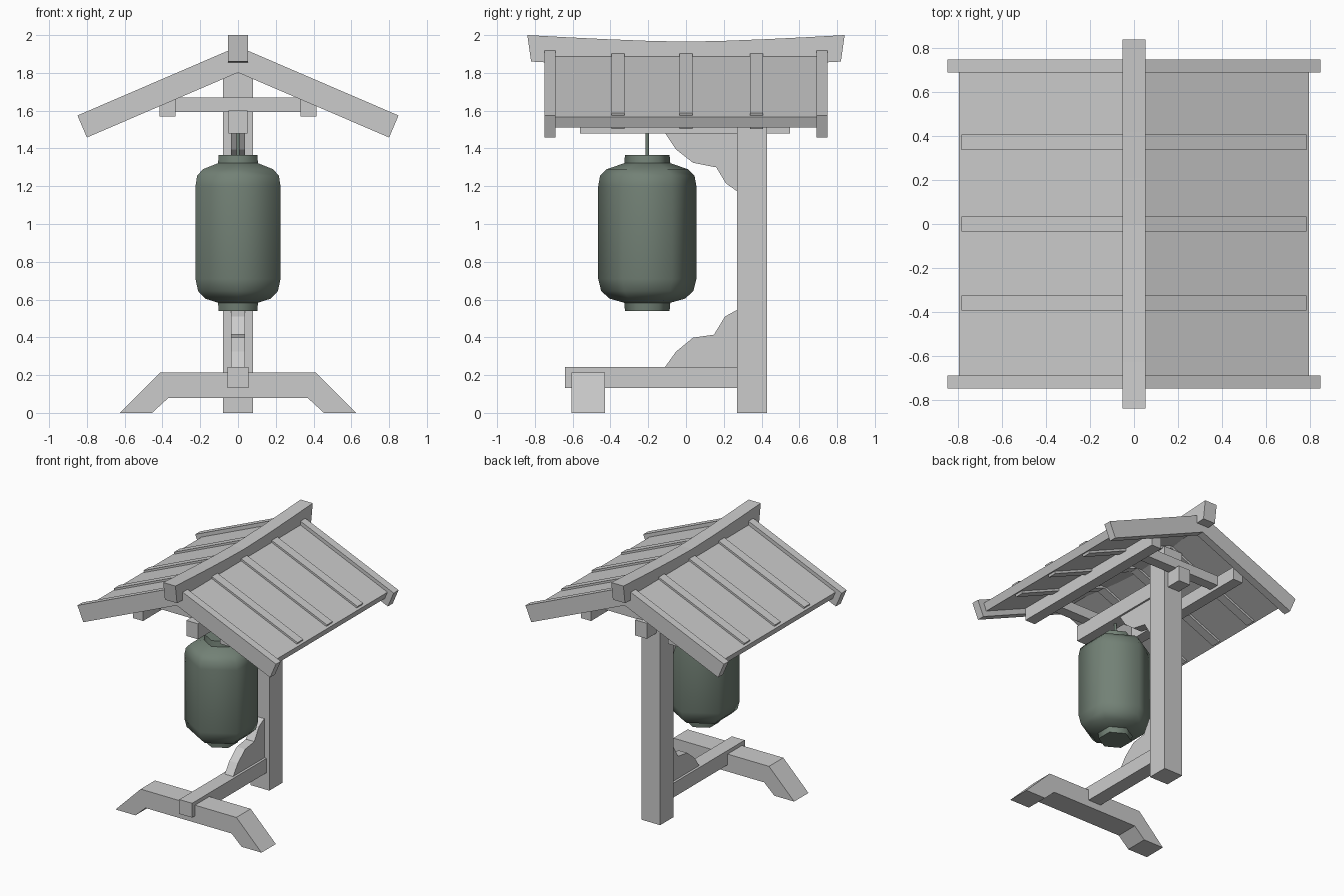
import bpy, bmesh, math

if "Cube" in bpy.data.objects:
    bpy.data.objects.remove(bpy.data.objects["Cube"])


def finish(name, bm):
    bmesh.ops.recalc_face_normals(bm, faces=bm.faces)
    me = bpy.data.meshes.new(name)
    bm.to_mesh(me)
    bm.free()
    ob = bpy.data.objects.new(name, me)
    bpy.context.collection.objects.link(ob)
    return ob


def prism(name, pts, axis, lo, hi):
    """Extrude a profile: axis 'y' takes (x, z) points, axis 'x' takes (y, z) points."""
    bm = bmesh.new()
    put = (lambda p, d: (p[0], d, p[1])) if axis == 'y' else (lambda p, d: (d, p[0], p[1]))
    a = [bm.verts.new(put(p, lo)) for p in pts]
    b = [bm.verts.new(put(p, hi)) for p in pts]
    bm.faces.new(a)
    bm.faces.new(b[::-1])
    n = len(pts)
    for i in range(n):
        j = (i + 1) % n
        bm.faces.new((a[i], a[j], b[j], b[i]))
    return finish(name, bm)


def box(name, x0, x1, y0, y1, z0, z1):
    return prism(name, [(x0, z0), (x1, z0), (x1, z1), (x0, z1)], 'y', y0, y1)


SLOPE = 0.43


def chevron(name, x, apex, thick, y0, y1):
    """Gable-shaped strip with square-cut ends."""
    c = math.cos(math.atan(SLOPE))
    s = math.sin(math.atan(SLOPE))
    z = apex - SLOPE * x
    bx, bz = x - thick * s, z - thick * c
    pts = [(-x, z), (0, apex), (x, z), (bx, bz), (0, apex - thick / c), (-bx, bz)]
    return prism(name, pts, 'y', y0, y1)


# Roof: panel, end boards, battens
chevron("roof_panel", 0.797, 1.91, 0.06, -0.69, 0.69)
chevron("front_gable_board", 0.85, 1.94, 0.127, -0.75, -0.69)
chevron("back_gable_board", 0.85, 1.94, 0.127, 0.69, 0.75)
for i, y in enumerate((-0.36, 0.0, 0.373)):
    chevron(f"roof_batten_{i + 1}", 0.786, 1.926, 0.092, y - 0.035, y + 0.035)

# Sagging ridge beam
ts = [i / 4 for i in range(-4, 5)]
sag = lambda t: 1.965 + 0.035 * abs(t) ** 1.4
top = [(0.84 * t, sag(t)) for t in ts]
under = [(0.82 * t, sag(t) - 0.14) for t in reversed(ts)]
prism("ridge_beam", top + under, 'x', -0.052, 0.052)

# Purlins and cross bars under the roof
for side, s in (("left", -1), ("right", 1)):
    xs = sorted((s * 0.33, s * 0.415))
    box(f"{side}_purlin", *xs, -0.69, 0.69, 1.57, 1.668)
for side, y in (("front", -0.46), ("back", 0.48)):
    box(f"{side}_cross_bar", -0.335, 0.335, y - 0.04, y + 0.04, 1.594, 1.67)

# Post, hanging arm and base rail
box("post", -0.08, 0.08, 0.27, 0.43, 0, 1.80)
box("hanging_arm", -0.05, 0.05, -0.56, 0.55, 1.48, 1.60)
box("base_rail", -0.055, 0.055, -0.64, 0.28, 0.132, 0.243)

# Splayed front foot
half = [(0.41, 0.215), (0.625, 0), (0.455, 0), (0.368, 0.08)]
prism("front_foot", half + [(-x, z) for x, z in reversed(half)], 'y', -0.605, -0.43)

# Stepped brackets
prism("lower_bracket", [(-0.113, 0.24), (-0.053, 0.324), (0.037, 0.398), (0.148, 0.414),
                        (0.206, 0.51), (0.275, 0.548), (0.275, 0.24)], 'x', -0.036, 0.036)
prism("upper_bracket", [(-0.113, 1.485), (-0.053, 1.395), (0.037, 1.324), (0.16, 1.30),
                        (0.211, 1.215), (0.275, 1.17), (0.275, 1.485)], 'x', -0.036, 0.036)

# Six-sided lantern and its hanging rod
green = bpy.data.materials.new("dark_green")
green.diffuse_color = (0.17, 0.22, 0.18, 1)
green.use_nodes = True
green.node_tree.nodes["Principled BSDF"].inputs["Base Color"].default_value = green.diffuse_color


def hex_lathe(name, profile, y):
    bm = bmesh.new()
    rings = []
    for r, z in profile:
        rings.append([bm.verts.new((r * math.sin(k * math.pi / 3), y + r * math.cos(k * math.pi / 3), z))
                      for k in range(6)])
    for a, b in zip(rings, rings[1:]):
        for k in range(6):
            j = (k + 1) % 6
            bm.faces.new((a[k], a[j], b[j], b[k]))
    bm.faces.new(rings[0][::-1])
    bm.faces.new(rings[-1])
    ob = finish(name, bm)
    ob.data.materials.append(green)
    bpy.ops.object.select_all(action='DESELECT')
    ob.select_set(True)
    bpy.context.view_layer.objects.active = ob
    bpy.ops.object.shade_smooth_by_angle(angle=math.radians(62))
    return ob


hex_lathe("lantern", [(0.118, 0.54), (0.122, 0.583), (0.20, 0.605), (0.244, 0.645), (0.26, 0.71),
                      (0.26, 1.20), (0.25, 1.255), (0.215, 1.29), (0.122, 1.322), (0.118, 1.366)], -0.205)
hex_lathe("lantern_rod", [(0.01, 1.36), (0.01, 1.49)], -0.205)
